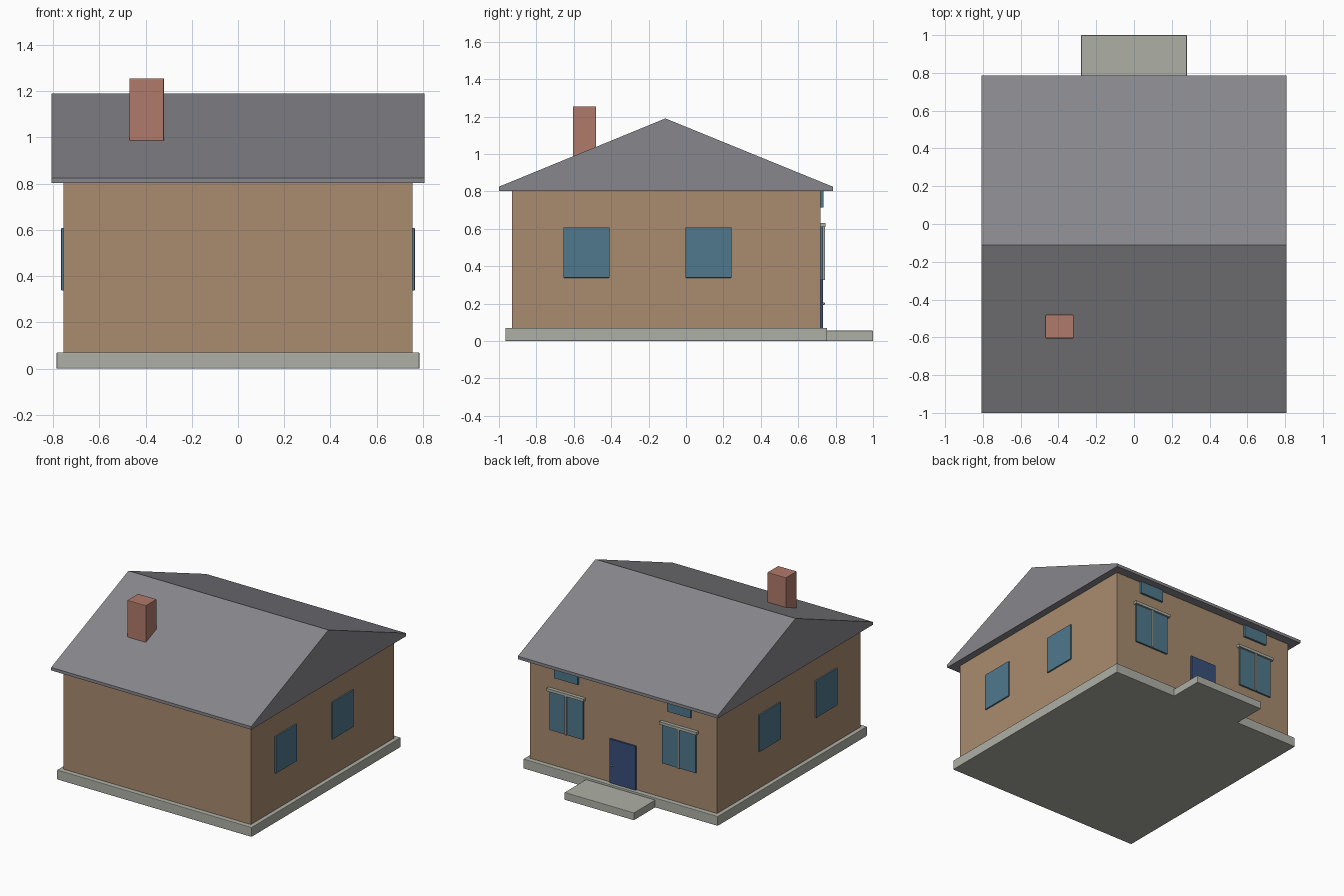
import bpy
import bmesh

default = bpy.data.objects.get("Cube")
if default:
    bpy.data.objects.remove(default, do_unlink=True)


def material(name, srgb):
    color = [((c + 0.055) / 1.055) ** 2.4 for c in srgb] + [1.0]
    mat = bpy.data.materials.new(name)
    mat.use_nodes = True
    mat.diffuse_color = color
    bsdf = next(n for n in mat.node_tree.nodes if n.type == "BSDF_PRINCIPLED")
    bsdf.inputs["Base Color"].default_value = color
    bsdf.inputs["Roughness"].default_value = 0.8
    return mat


tan = material("tan wall", (0.66, 0.545, 0.435))
slate = material("slate grey", (0.53, 0.53, 0.55))
stone = material("pale stone", (0.68, 0.69, 0.65))
brick = material("brick red", (0.69, 0.48, 0.42))
glass = material("blue glass", (0.31, 0.47, 0.55))
navy = material("navy door", (0.22, 0.31, 0.48))


def finish(name, bm, mat, bevel=0):
    bmesh.ops.recalc_face_normals(bm, faces=bm.faces)
    mesh = bpy.data.meshes.new(name)
    bm.to_mesh(mesh)
    bm.free()
    mesh.materials.append(mat)
    obj = bpy.data.objects.new(name, mesh)
    bpy.context.collection.objects.link(obj)
    if bevel:
        mod = obj.modifiers.new("soft edges", "BEVEL")
        mod.width = bevel
        mod.segments = 2
    return obj


def box(name, x, y, z, mat, bevel=0):
    """Box spanning the (low, high) ranges x, y and z."""
    bm = bmesh.new()
    bmesh.ops.create_cube(bm, size=1)
    for v in bm.verts:
        v.co = [(a + b) / 2 + c * (b - a) for (a, b), c in zip((x, y, z), v.co)]
    return finish(name, bm, mat, bevel)


# Foundation, doorstep and walls
box("foundation", (-0.785, 0.785), (-0.965, 0.755), (0, 0.07), stone, 0.004)
box("doorstep", (-0.28, 0.28), (0.74, 1.0), (0, 0.055), stone, 0.003)
box("walls", (-0.755, 0.755), (-0.93, 0.72), (0.01, 0.81), tan)

# Solid gable roof extruded along x
profile = [(-1.0, 0.803), (0.785, 0.803), (0.785, 0.825), (-0.11, 1.19), (-1.0, 0.825)]
bm = bmesh.new()
gable = bm.faces.new([bm.verts.new((-0.807, y, z)) for y, z in profile])
extruded = bmesh.ops.extrude_face_region(bm, geom=[gable])["geom"]
for v in extruded:
    if isinstance(v, bmesh.types.BMVert):
        v.co.x = 0.807
if not gable.is_valid or len(bm.faces) < 7:
    bm.faces.new([v for v in bm.verts if v.co.x < 0])
finish("roof", bm, slate)

# Chimney
box("chimney", (-0.47, -0.32), (-0.605, -0.48), (0.9, 1.255), brick, 0.004)

# Side windows
for side, sx in (("left", 1), ("right", -1)):
    for place, y in (("front", -0.532), ("back", 0.12)):
        box(f"{side}_{place}_window", sorted((sx * 0.74, sx * 0.765)),
            (y - 0.123, y + 0.123), (0.338, 0.608), glass, 0.003)

# Door and its knob
box("door", (-0.105, 0.105), (0.71, 0.732), (0.06, 0.39), navy)
bm = bmesh.new()
bmesh.ops.create_uvsphere(bm, u_segments=12, v_segments=8, radius=0.007)
bmesh.ops.translate(bm, verts=bm.verts, vec=(0.085, 0.736, 0.2))
finish("door_knob", bm, stone)

# Back windows with lintel, mullion and a small window under the eave
for side, cx in (("left", 0.455), ("right", -0.455)):
    box(f"{side}_back_window", (cx - 0.135, cx + 0.135), (0.71, 0.732),
        (0.325, 0.61), glass)
    box(f"{side}_lintel", (cx - 0.15, cx + 0.15), (0.71, 0.745),
        (0.61, 0.63), stone)
    box(f"{side}_mullion", (cx - 0.007, cx + 0.007), (0.71, 0.742),
        (0.325, 0.61), stone)
    box(f"{side}_eave_window", (cx - 0.095, cx + 0.095), (0.71, 0.735),
        (0.715, 0.802), glass)
